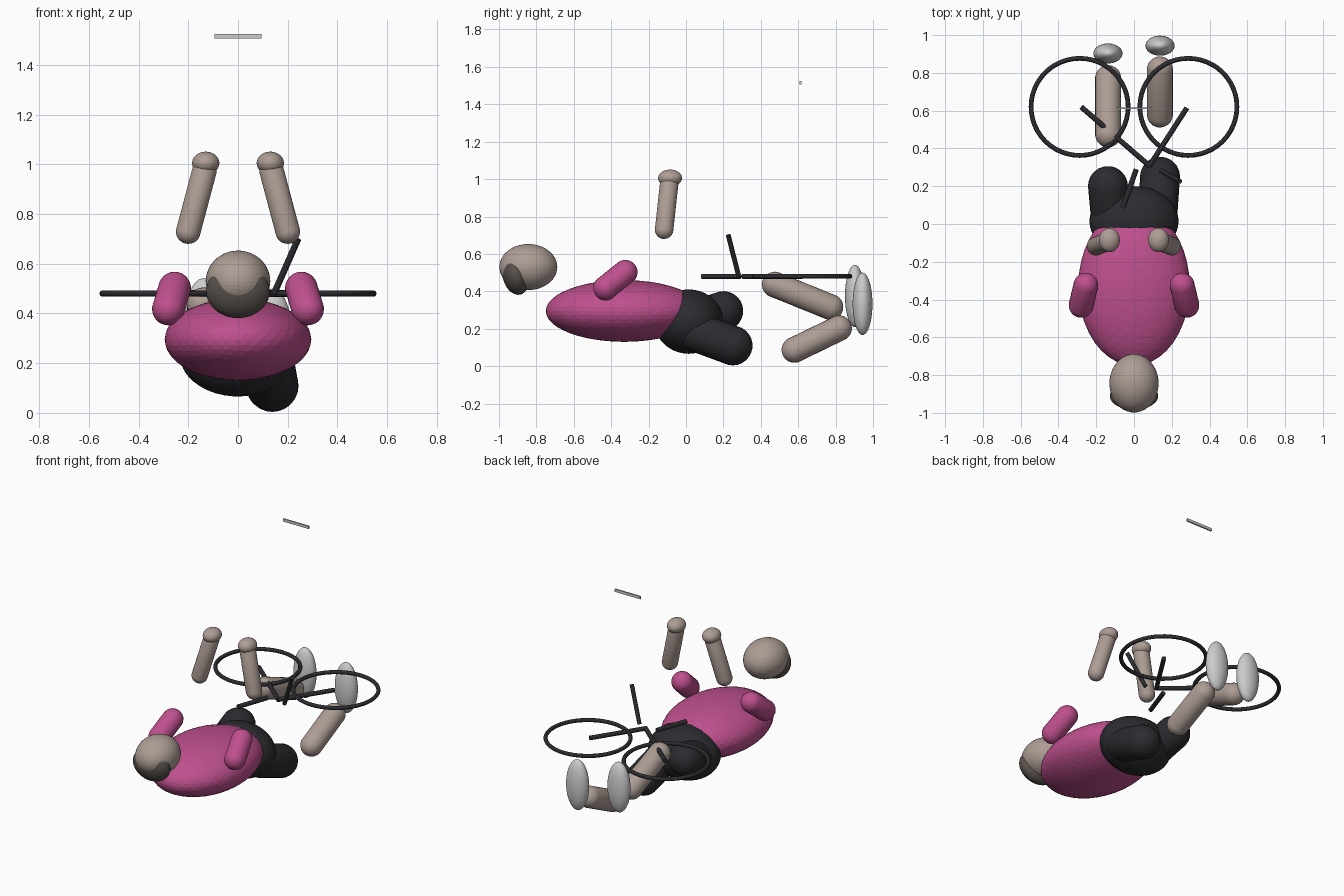
import bpy, bmesh
from math import radians
from mathutils import Vector, Matrix

if "Cube" in bpy.data.objects:
    bpy.data.objects.remove(bpy.data.objects["Cube"])


def material(name, r, g, b):
    m = bpy.data.materials.new(name)
    m.diffuse_color = (r, g, b, 1)
    m.use_nodes = True
    m.node_tree.nodes["Principled BSDF"].inputs["Base Color"].default_value = m.diffuse_color
    return m


SHIRT = material("shirt_pink", 0.52, 0.08, 0.27)
SKIN = material("skin_tan", 0.42, 0.34, 0.30)
BLACK = material("black", 0.025, 0.025, 0.03)
HAIR = material("hair_dark", 0.10, 0.085, 0.075)


def finish(bm, name, mat=None):
    me = bpy.data.meshes.new(name)
    bm.to_mesh(me)
    bm.free()
    ob = bpy.data.objects.new(name, me)
    bpy.context.collection.objects.link(ob)
    if mat:
        me.materials.append(mat)
    return ob


def ellipsoid(name, centre, radii, mat=None, tilt=0):
    bm = bmesh.new()
    bmesh.ops.create_icosphere(bm, subdivisions=4, radius=1)
    bm.transform(Matrix.Translation(centre) @ Matrix.Rotation(radians(tilt), 4, 'X')
                 @ Matrix.Diagonal((*radii, 1)))
    return finish(bm, name, mat)


def along(a, b):
    a, b = Vector(a), Vector(b)
    turn = (b - a).to_track_quat('Z', 'Y').to_matrix().to_4x4()
    return Matrix.Translation((a + b) / 2) @ turn, (b - a).length


def capsule(name, a, b, r, mat):
    # sphere split at its equator and stretched between the two end centres
    place, length = along(a, b)
    bm = bmesh.new()
    bmesh.ops.create_uvsphere(bm, u_segments=24, v_segments=13, radius=r)
    for v in bm.verts:
        v.co.z += length / 2 if v.co.z > 0 else -length / 2
    bm.transform(place)
    ob = finish(bm, name, mat)
    ob.data.shade_smooth()
    return ob


def tube(name, a, b, r=0.014):
    place, length = along(a, b)
    bm = bmesh.new()
    bmesh.ops.create_cone(bm, cap_ends=True, segments=12, radius1=r, radius2=r, depth=length)
    bm.transform(place)
    return finish(bm, name, BLACK)


# torso, hips and head
ellipsoid("torso", (0, -0.33, 0.295), (0.295, 0.42, 0.165), SHIRT)
ellipsoid("hips", (0, 0.015, 0.238), (0.236, 0.185, 0.172), BLACK)
ellipsoid("head", (0, -0.843, 0.53), (0.13, 0.155, 0.123), SKIN)
ellipsoid("hair", (0, -0.91, 0.49), (0.128, 0.072, 0.11), HAIR, 12)

# arms, mirrored left and right
for side, s in (("left", -1), ("right", 1)):
    capsule(f"upper_arm_{side}", (s * 0.28, -0.43, 0.418), (s * 0.255, -0.325, 0.502), 0.066, SHIRT)
    capsule(f"forearm_{side}", (s * 0.2, -0.117, 0.73), (s * 0.135, -0.09, 0.975), 0.05, SKIN)
    ellipsoid(f"hand_{side}", (s * 0.13, -0.085, 1.005), (0.055, 0.064, 0.046), SKIN)

# legs in a pedalling pose: x sign, hip height, knee, shin start, shin end, shoe
legs = {
    "left": (-1, 0.25, (0.2, 0.295), (0.475, 0.436), (0.772, 0.316), (0.903, 0.375)),
    "right": (1, 0.18, (0.25, 0.11), (0.58, 0.087), (0.818, 0.203), (0.944, 0.333)),
}
for side, (s, hip, knee, shin_a, shin_b, shoe) in legs.items():
    capsule(f"thigh_{side}", (s * 0.125, 0.06, hip), (s * 0.138, *knee), 0.106, BLACK)
    capsule(f"shin_{side}", (s * 0.137, *shin_a), (s * 0.137, *shin_b), 0.069, SKIN)
    ellipsoid(f"shoe_{side}", (s * 0.138, *shoe), (0.077, 0.053, 0.167))

# bicycle wheels lying flat
for side, s in (("left", -1), ("right", 1)):
    bpy.ops.mesh.primitive_torus_add(location=(s * 0.288, 0.62, 0.48), major_segments=48,
                                     minor_segments=10, major_radius=0.257, minor_radius=0.0125)
    wheel = bpy.context.object
    wheel.name = f"wheel_{side}"
    wheel.data.materials.append(BLACK)
    wheel.data.shade_smooth()

# bicycle frame tubes
tube("frame_left", (-0.28, 0.62, 0.48), (0.085, 0.305, 0.48))
tube("frame_right", (0.28, 0.615, 0.48), (0.08, 0.305, 0.48))
tube("seat_tube", (-0.06, 0.085, 0.48), (0.012, 0.29, 0.48))
tube("steering_tube", (0.145, 0.282, 0.48), (0.242, 0.226, 0.7), 0.013)

# thin floating bar
bm = bmesh.new()
bmesh.ops.create_cube(bm, size=1)
bm.transform(Matrix.Translation((0, 0.613, 1.515)) @ Matrix.Diagonal((0.19, 0.01, 0.018, 1)))
finish(bm, "handlebar")
